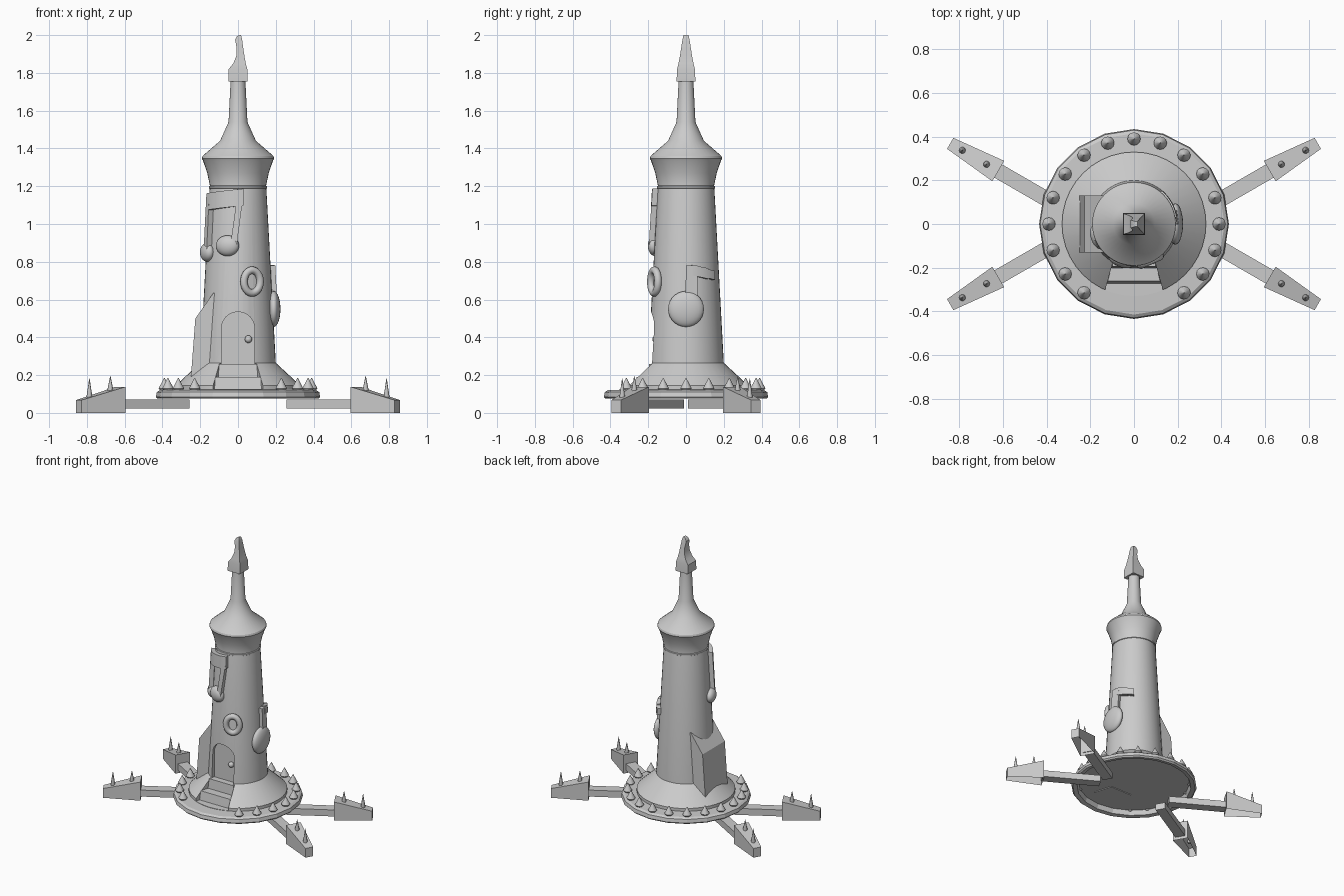
import bpy, bmesh
from math import sin, cos, pi, radians
from mathutils import Vector, Matrix

if "Cube" in bpy.data.objects:
    bpy.data.objects.remove(bpy.data.objects["Cube"])


def finish(name, bm, smooth=None):
    bmesh.ops.recalc_face_normals(bm, faces=bm.faces)
    me = bpy.data.meshes.new(name)
    bm.to_mesh(me)
    bm.free()
    ob = bpy.data.objects.new(name, me)
    bpy.context.collection.objects.link(ob)
    if smooth:
        shade(ob, smooth)
    return ob


def shade(ob, angle):
    bpy.ops.object.select_all(action='DESELECT')
    ob.select_set(True)
    bpy.context.view_layer.objects.active = ob
    bpy.ops.object.shade_smooth_by_angle(angle=radians(angle))


def loft(bm, rings, caps=(True, True)):
    vs = [[bm.verts.new(p) for p in r] for r in rings]
    n = len(vs[0])
    for a, b in zip(vs, vs[1:]):
        for i in range(n):
            bm.faces.new((a[i], a[(i + 1) % n], b[(i + 1) % n], b[i]))
    if caps[0]:
        bm.faces.new(vs[0][::-1])
    if caps[1]:
        bm.faces.new(vs[-1])


def lathe(name, profile, n, smooth=None, x=0, y=0):
    bm = bmesh.new()
    loft(bm, [[(x + r * cos(2 * pi * i / n), y + r * sin(2 * pi * i / n), z) for i in range(n)]
              for r, z in profile])
    return finish(name, bm, smooth)


def prism(name, a, b):
    bm = bmesh.new()
    loft(bm, [a, b])
    return finish(name, bm)


def tower_r(z):
    return 0.2 - (z - 0.265) * 0.054


def on_tower(deg, z, d=0.0):
    # angle from the front, growing towards +x
    r = tower_r(z) + d
    return Vector((r * sin(radians(deg)), -r * cos(radians(deg)), z))


def bar(name, a0, z0, a1, z1, half_a, half_z, d=0.03):
    # strip wrapped on the tower wall, thickened sideways (half_a) or upwards (half_z)
    n = 10
    bm = bmesh.new()
    rings = []
    for i in range(n + 1):
        t = i / n
        a, z = a0 + (a1 - a0) * t, z0 + (z1 - z0) * t
        rings.append([on_tower(a - half_a, z - half_z, -.02), on_tower(a - half_a, z - half_z, d),
                      on_tower(a + half_a, z + half_z, d), on_tower(a + half_a, z + half_z, -.02)])
    loft(bm, rings)
    return finish(name, bm, 30)


def wall_matrix(deg, z, d=0.0):
    # local x sideways, y inwards, z up
    return Matrix.Translation(on_tower(deg, z, d)) @ Matrix.Rotation(radians(deg), 4, 'Z')


def note_head(name, deg, z, sx, sy, sz, d=0.005):
    bm = bmesh.new()
    bmesh.ops.create_uvsphere(bm, u_segments=24, v_segments=14, radius=1,
                              matrix=wall_matrix(deg, z, d) @ Matrix.Diagonal((sx, sy, sz, 1)))
    return finish(name, bm, 60)


# Tower with flared skirt and pointed roof
tower = lathe("tower", [(.33, .12), (.33, .145), (.2, .265), (.15, 1.19), (.148, 1.2), (.163, 1.27),
                        (.185, 1.335), (.192, 1.347), (.188, 1.36), (.095, 1.44), (.05, 1.54),
                        (.038, 1.78)], 40)
lathe("collar", [(.145, 1.185), (.154, 1.19), (.154, 1.2), (.145, 1.205)], 40, 30)
lathe("base_flange", [(.385, .115), (.395, .08), (.425, .075), (.435, .085), (.43, .11),
                      (.415, .12), (.32, .124)], 20)


# Doorway and stair recess cut from the tower
def arch(y, w, z0, z1):
    return [(-w, y, z0), (w, y, z0)] + [(w * cos(pi * i / 12), y, z1 - w + w * sin(pi * i / 12))
                                        for i in range(13)]


def trapezoid(z):
    return [(-.09, -.15, z), (.09, -.15, z), (.148, -.36, z), (-.148, -.36, z)]


cutters = [prism("door_cutter", arch(-.15, .088, .25, .535), arch(-.4, .088, .25, .535)),
           prism("stair_cutter", trapezoid(.126), trapezoid(.262))]
for c in cutters:
    c.hide_render = True
    m = tower.modifiers.new("cut", 'BOOLEAN')
    m.operation, m.solver, m.object = 'DIFFERENCE', 'EXACT', c
deps = bpy.context.evaluated_depsgraph_get()
cut_mesh = bpy.data.meshes.new_from_object(tower.evaluated_get(deps))
tower.modifiers.clear()
tower.data = cut_mesh
for c in cutters:
    bpy.data.objects.remove(c)
shade(tower, 32)

# Door knob and steps (the door is the back wall of the doorway)
bm = bmesh.new()
bmesh.ops.create_uvsphere(bm, u_segments=14, v_segments=8, radius=.02,
                          matrix=Matrix.Translation((.055, -.158, .39)))
finish("door_knob", bm, 60)
for i, (y0, y1, top, w0, w1) in enumerate([(-.14, -.195, .26, .09, .1), (-.16, -.262, .19, .095, .12)]):
    prism(f"step_{i}", [(-w0, y0, .11), (w0, y0, .11), (w1 + .008, y1 - .013, .11), (-w1 - .008, y1 - .013, .11)],
          [(-w0, y0, top), (w0, y0, top), (w1, y1, top), (-w1, y1, top)])

# Buttress on the left side
side = [(-.08, .14), (-.253, .14), (-.226, .5), (-.13, .635), (-.08, .635)]
prism("buttress", [(x, -.13, z) for x, z in side], [(x, .13, z) for x, z in side])

# Bent square finial
bm = bmesh.new()
loft(bm, [[(x0, -h, z), (x1, -h, z), (x1, h, z), (x0, h, z)] for x0, x1, h, z in
          [(-.05, .05, .05, 1.755), (-.049, .049, .047, 1.82), (-.025, .041, .04, 1.85),
           (-.009, .034, .032, 1.89), (-.007, .028, .026, 1.93), (-.015, .022, .019, 1.975),
           (-.006, .018, .015, 1.993), (.004, .015, .012, 2.0)]])
finish("finial", bm, 35)

# Ring of studs, left out in front of the steps
for i in range(20):
    deg = 18 * i
    if 250 < deg < 290:
        continue
    lathe(f"stud_{i}", [(.008, .108), (.022, .118), (.03, .13), (.026, .138), (.001, .186)], 12, 50,
          .39 * cos(radians(deg)), .39 * sin(radians(deg)))

# Four legs with tapered open-bottomed feet and spikes
for sx in (-1, 1):
    for sy in (-1, 1):
        tag = ("right" if sx > 0 else "left") + ("_back" if sy > 0 else "_front")

        def leg_pt(u, v, z):
            return (sx * (.202 + u * cos(pi / 6) - v * .5), sy * (u * .5 + v * cos(pi / 6)), z)

        def section(u, h, z0, z1):
            return [leg_pt(u, -h, z0), leg_pt(u, h, z0), leg_pt(u, h, z1), leg_pt(u, -h, z1)]

        prism("leg_" + tag, section(.083, .035, .022, .07), section(.49, .035, .022, .07))
        bm = bmesh.new()
        loft(bm, [section(.485, .054, 0, .138), section(.739, .029, 0, .068)])
        bottom = [f for f in bm.faces if all(v.co.z < .001 for v in f.verts)]
        bmesh.ops.delete(bm, geom=bottom, context='FACES_ONLY')
        finish("foot_" + tag, bm)
        for k, (u, z, top) in enumerate([(.547, .105, .195), (.675, .07, .182)]):
            x, y, _ = leg_pt(u, 0, 0)
            lathe(f"foot_spike_{tag}_{k}", [(.012, z), (.015, z + .02), (.001, top)], 10, 40, x, y)

# Double note wrapped on the front left
bar("double_note_stem_right", -7, .89, 4, 1.16, 5, 0)
bar("double_note_stem_left", -62, .86, -62, 1.15, 5, 0)
bar("double_note_beam", -67, 1.117, 9, 1.142, 0, .045)
note_head("double_note_head_right", -19, .885, .064, .036, .055)
note_head("double_note_head_left", -70, .85, .06, .035, .05)

# Ring note beside the door
bm = bmesh.new()
mat = wall_matrix(24, .695, .006)
loft(bm, [[mat @ Vector(((.047 + .02 * cos(q)) * cos(p), .02 * sin(q), (.06 + .02 * cos(q)) * sin(p)))
           for q in (2 * pi * j / 10 for j in range(10))]
          for p in (2 * pi * i / 32 for i in range(33))], (False, False))
bmesh.ops.remove_doubles(bm, verts=bm.verts, dist=1e-5)
finish("ring_note", bm, 60)

# Single note on the right
note_head("single_note_head", 90, .55, .095, .035, .095, .005)
bar("single_note_stem", 98, .58, 99, .78, 9, 0, .025)
bar("single_note_flag_upper", 100, .755, 127, .737, 0, .028, .025)
bar("single_note_flag_end", 125, .738, 140, .728, 0, .024, .025)
